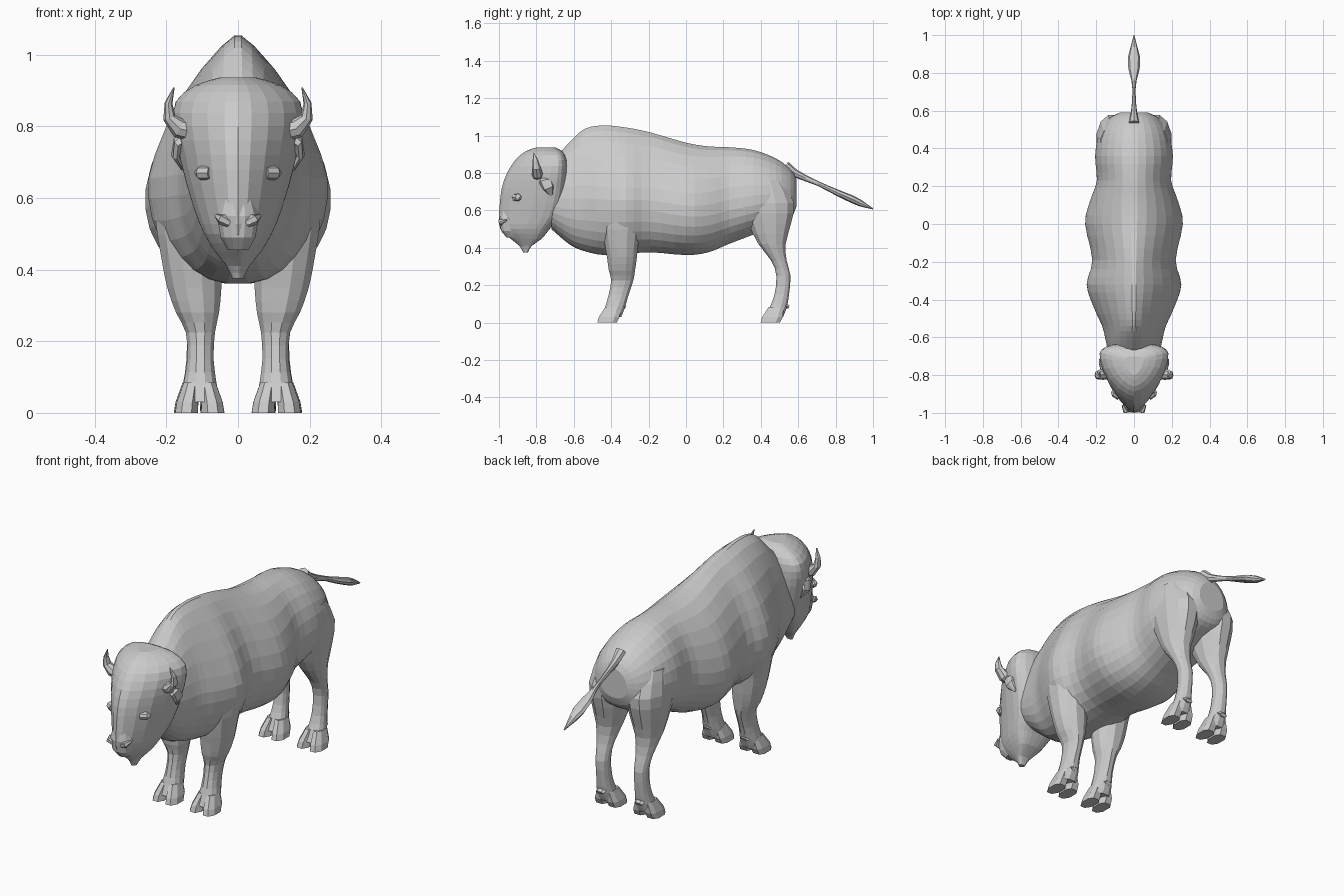
import bpy, bmesh, math
from mathutils import Vector


def finish(name, bm, mirror=False):
    bmesh.ops.recalc_face_normals(bm, faces=bm.faces)
    me = bpy.data.meshes.new(name)
    bm.to_mesh(me)
    bm.free()
    ob = bpy.data.objects.new(name, me)
    bpy.context.collection.objects.link(ob)
    if mirror:
        ob.modifiers.new("mirror", 'MIRROR')
    return ob


def skin(name, rings, mirror=False):
    bm = bmesh.new()
    loops = [[bm.verts.new(p) for p in r] for r in rings]
    n = len(loops[0])
    for a, b in zip(loops, loops[1:]):
        for i in range(n):
            j = (i + 1) % n
            bm.faces.new((a[i], a[j], b[j], b[i]))
    bm.faces.new(loops[0])
    bm.faces.new(loops[-1])
    return finish(name, bm, mirror)


def smooth_keys(keys, steps):
    # Catmull-Rom interpolation between section keys
    out = []
    last = len(keys) - 1
    for i in range(last):
        quad = (keys[max(i - 1, 0)], keys[i], keys[i + 1], keys[min(i + 2, last)])
        for s in range(steps):
            t = s / steps
            out.append([0.5 * (2 * b + (c - a) * t + (2 * a - 5 * b + 4 * c - d) * t * t
                               + (3 * b - a - 3 * c + d) * t ** 3) for a, b, c, d in zip(*quad)])
    return out + [list(keys[-1])]


def loft(name, keys, axis, sides, steps=2, mid=0.5, mirror=False):
    # key: position, low, high, centre x, half width, low exponent, high exponent
    rings = []
    for pos, lo, hi, cx, w, nlo, nhi in smooth_keys(keys, steps):
        m = lo + (hi - lo) * mid
        ring = []
        for k in range(sides):
            t = 2 * math.pi * (k + 0.5) / sides
            c, s = math.cos(t), math.sin(t)
            e = 2 / (nhi if s > 0 else nlo)
            x = cx + w * math.copysign(abs(c) ** e, c)
            a = m + (hi - m if s > 0 else m - lo) * math.copysign(abs(s) ** e, s)
            ring.append((x, pos, a) if axis == 'Y' else (x, a, pos))
        rings.append(ring)
    return skin(name, rings, mirror)


def tube(name, pts, sides, mirror=False):
    # pts: x, y, z, radius across, radius up
    rings = []
    for i, p in enumerate(pts):
        d = Vector(pts[min(i + 1, len(pts) - 1)][:3]) - Vector(pts[max(i - 1, 0)][:3])
        u = Vector((1, 0, 0)) if abs(d.x) < 0.01 else d.cross(Vector((0, 1, 0))).normalized()
        v = d.cross(u).normalized()
        rings.append([Vector(p[:3]) + u * p[3] * math.cos(2 * math.pi * k / sides)
                      + v * p[4] * math.sin(2 * math.pi * k / sides) for k in range(sides)])
    return skin(name, rings, mirror)


# Body with hump, belly and hips
body = [(-0.72, .50, .86, .13, 1.9), (-0.62, .415, .97, .15, 1.7), (-0.54, .38, 1.04, .17, 1.5),
        (-0.44, .36, 1.058, .215, 1.4), (-0.32, .365, 1.047, .252, 1.4), (-0.19, .375, 1.02, .222, 1.5),
        (0.0, .36, .965, .26, 1.6), (0.12, .375, .945, .235, 1.75), (0.23, .42, .94, .198, 1.85),
        (0.36, .47, .925, .207, 1.9), (0.48, .52, .88, .185, 1.9), (0.56, .56, .82, .13, 2), (0.59, .62, .77, .075, 2)]
loft("body", [(y, lo, hi, 0, w, 2.2, n) for y, lo, hi, w, n in body], 'Y', 28, 3, 0.4)

# Head: horizontal sections from beard to crown
head = [(.375, -.87, -.845, .015), (.41, -.89, -.825, .032), (.45, -.94, -.77, .065), (.50, -.992, -.73, .095),
        (.56, -1.0, -.68, .12), (.64, -.995, -.65, .145), (.72, -.985, -.635, .165), (.80, -.957, -.63, .182),
        (.87, -.912, -.635, .175), (.915, -.86, -.66, .12), (.937, -.80, -.70, .05)]
loft("head", [(z, f, b, 0, w, 1.6, 2.6) for z, f, b, w in head], 'Z', 22, 2, 0.78)

# Nose pad and brow details
loft("muzzle", [(.455, -.96, -.86, 0, .03, 2.5, 2.5), (.49, -.99, -.86, 0, .05, 2.5, 2.5),
                (.55, -1.0, -.86, 0, .06, 2.5, 2.5), (.60, -.99, -.88, 0, .045, 2.5, 2.5)], 'Z', 12, 1)
tube("nostril", [(.025, -.985, .53, .012, .012), (.045, -.99, .54, .016, .016), (.06, -.96, .55, .006, .006)], 6, True)
tube("eye", [(.075, -.915, .67, .02, .02), (.105, -.895, .67, .02, .02), (.118, -.885, .67, .006, .006)], 8, True)

# Horns and ears
tube("horn", [(.12, -.79, .785, .03, .032), (.165, -.795, .795, .028, .03), (.192, -.80, .825, .018, .024),
              (.194, -.805, .865, .011, .015), (.179, -.815, .908, .002, .003)], 8, True)
tube("ear", [(.13, -.755, .78, .02, .03), (.165, -.75, .755, .018, .035), (.175, -.735, .72, .012, .03),
             (.155, -.72, .68, .004, .008)], 7, True)

# Legs
front = [(.68, -.40, -.26, .16, .06), (.56, -.45, -.23, .14, .095), (.44, -.44, -.25, .13, .088),
         (.35, -.425, -.26, .122, .078), (.28, -.415, -.27, .113, .062), (.225, -.402, -.28, .105, .042),
         (.15, -.415, -.305, .105, .038), (.08, -.435, -.325, .106, .048), (.03, -.455, -.345, .107, .056)]
hind = [(.76, .32, .52, .10, .08), (.64, .29, .582, .108, .093), (.53, .33, .565, .108, .085),
        (.42, .385, .535, .112, .062), (.33, .455, .54, .112, .042), (.25, .482, .56, .11, .034),
        (.15, .472, .552, .11, .035), (.08, .445, .54, .11, .045), (.03, .42, .52, .11, .054)]
for name, keys, toe, cx in (("front", front, -.478, .107), ("hind", hind, .395, .11)):
    loft(name + "_leg", [k + (2.2, 2.2) for k in keys], 'Z', 12, 2, mirror=True)
    # Cloven hooves and dewclaw
    for side, s in (("inner", -1), ("outer", 1)):
        loft(f"{name}_hoof_{side}", [(.0, toe, toe + .11, cx + s * .037, .034, 2.2, 3),
                                     (.03, toe + .008, toe + .125, cx + s * .034, .032, 2.2, 3),
                                     (.085, toe + .045, toe + .13, cx + s * .022, .024, 2.2, 3)], 'Z', 8, 1, mirror=True)
    tube(name + "_dewclaw", [(cx, toe + .125, .10, .03, .018), (cx, toe + .155, .082, .022, .01)], 6, True)

# Tail with tuft
tube("tail", [(0, .53, .835, .03, .03), (0, .58, .80, .018, .022), (0, .64, .772, .011, .016),
              (0, .71, .742, .008, .012), (0, .76, .718, .014, .014), (0, .82, .69, .03, .017),
              (0, .88, .664, .033, .02), (0, .93, .64, .02, .018), (0, 1.0, .608, .002, .003)], 8)
